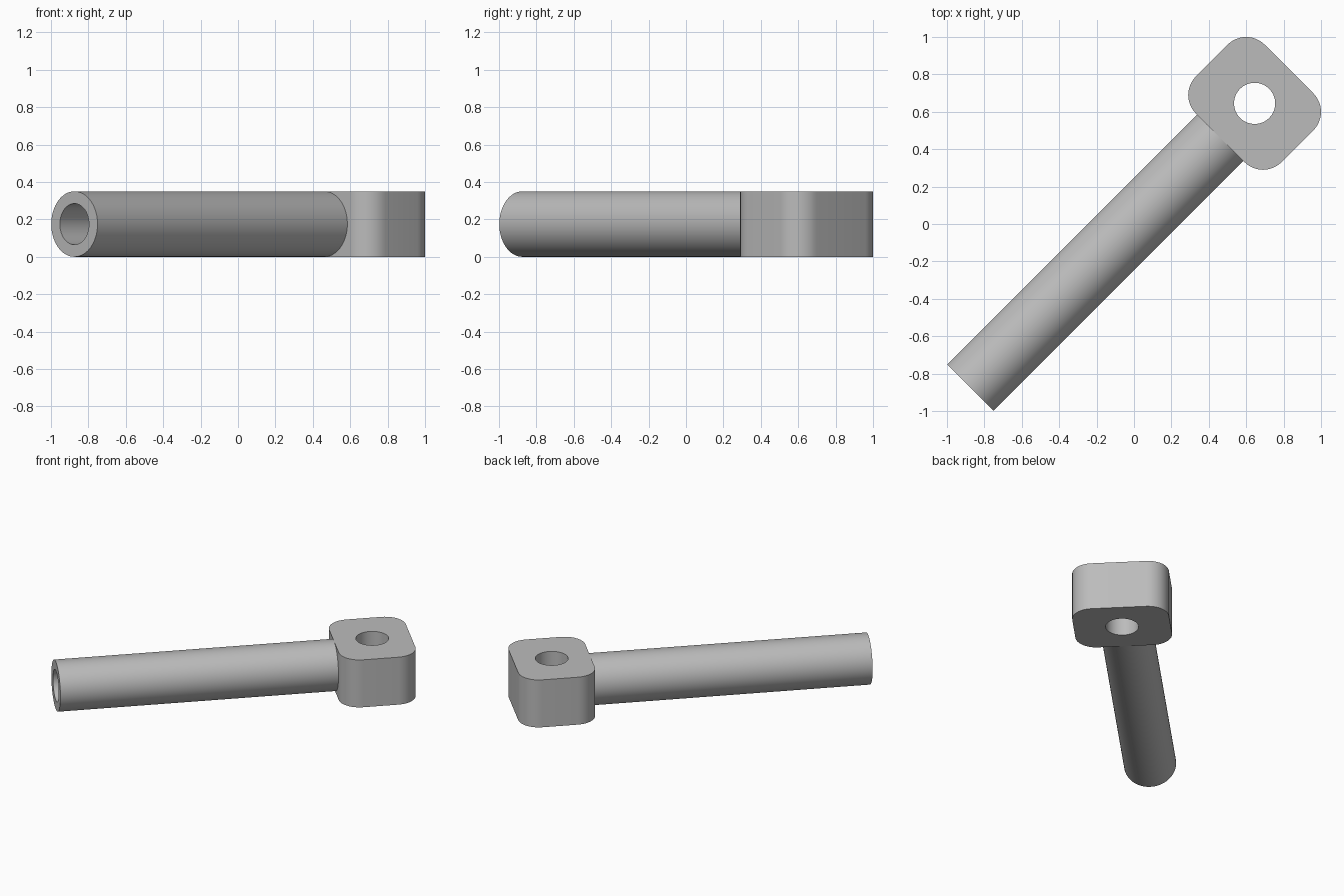
import bpy, bmesh, math
from mathutils import Matrix

old = bpy.data.objects.get("Cube")
if old:
    bpy.data.objects.remove(old, do_unlink=True)

RADIUS, BORE = 0.175, 0.11
TUBE_START, FACE, EYE = -1.237, 0.655, 0.912   # distances along the diagonal
TURN = Matrix.Rotation(math.radians(45), 4, 'Z')

steel = bpy.data.materials.new("plain grey")
steel.use_nodes = True
grey = (0.5, 0.5, 0.5, 1)
steel.diffuse_color = grey
steel.node_tree.nodes["Principled BSDF"].inputs["Base Color"].default_value = grey


def finish(bm, name):
    """Turn a bmesh laid along x into a diagonal, smooth-shaded object."""
    bmesh.ops.recalc_face_normals(bm, faces=bm.faces)
    bm.transform(TURN)
    mesh = bpy.data.meshes.new(name)
    bm.to_mesh(mesh)
    bm.free()
    mesh.materials.append(steel)
    obj = bpy.data.objects.new(name, mesh)
    bpy.context.collection.objects.link(obj)
    return obj


def smooth(obj):
    bpy.ops.object.select_all(action='DESELECT')
    obj.select_set(True)
    bpy.context.view_layer.objects.active = obj
    bpy.ops.object.shade_smooth_by_angle(angle=math.radians(30))


# Hollow shaft: spin its wall profile about the long axis
bm = bmesh.new()
profile = [(FACE, 0), (FACE, BORE), (TUBE_START, BORE), (TUBE_START, RADIUS), (FACE, RADIUS)]
verts = [bm.verts.new((x, 0, RADIUS + r)) for x, r in profile]
edges = [bm.edges.new(pair) for pair in zip(verts, verts[1:])]
bmesh.ops.spin(bm, geom=verts + edges, cent=(0, 0, RADIUS), axis=(1, 0, 0),
               angle=math.tau, steps=64)
bmesh.ops.remove_doubles(bm, verts=bm.verts, dist=0.0001)
smooth(finish(bm, "shaft"))

# Eye block: a box with rounded upright corners
bm = bmesh.new()
bmesh.ops.create_cube(bm, size=1, matrix=Matrix.Translation((EYE, 0, RADIUS))
                      @ Matrix.Diagonal((0.52, 0.648, 2 * RADIUS, 1)))
upright = [e for e in bm.edges if abs(e.verts[0].co.z - e.verts[1].co.z) > 0.1]
bmesh.ops.bevel(bm, geom=upright, offset=0.14, segments=12, profile=0.5, affect='EDGES')
block = finish(bm, "eye_block")

# Round hole through the block
bm = bmesh.new()
bmesh.ops.create_cone(bm, cap_ends=True, segments=64, radius1=BORE, radius2=BORE,
                      depth=1, matrix=Matrix.Translation((EYE, 0, RADIUS)))
cutter = finish(bm, "hole_cutter")
cut = block.modifiers.new("hole", 'BOOLEAN')
cut.object = cutter
cut.operation = 'DIFFERENCE'
cut.solver = 'EXACT'
bpy.ops.object.select_all(action='DESELECT')
bpy.context.view_layer.objects.active = block
block.select_set(True)
bpy.ops.object.modifier_apply(modifier=cut.name)
bpy.data.objects.remove(cutter, do_unlink=True)
smooth(block)
